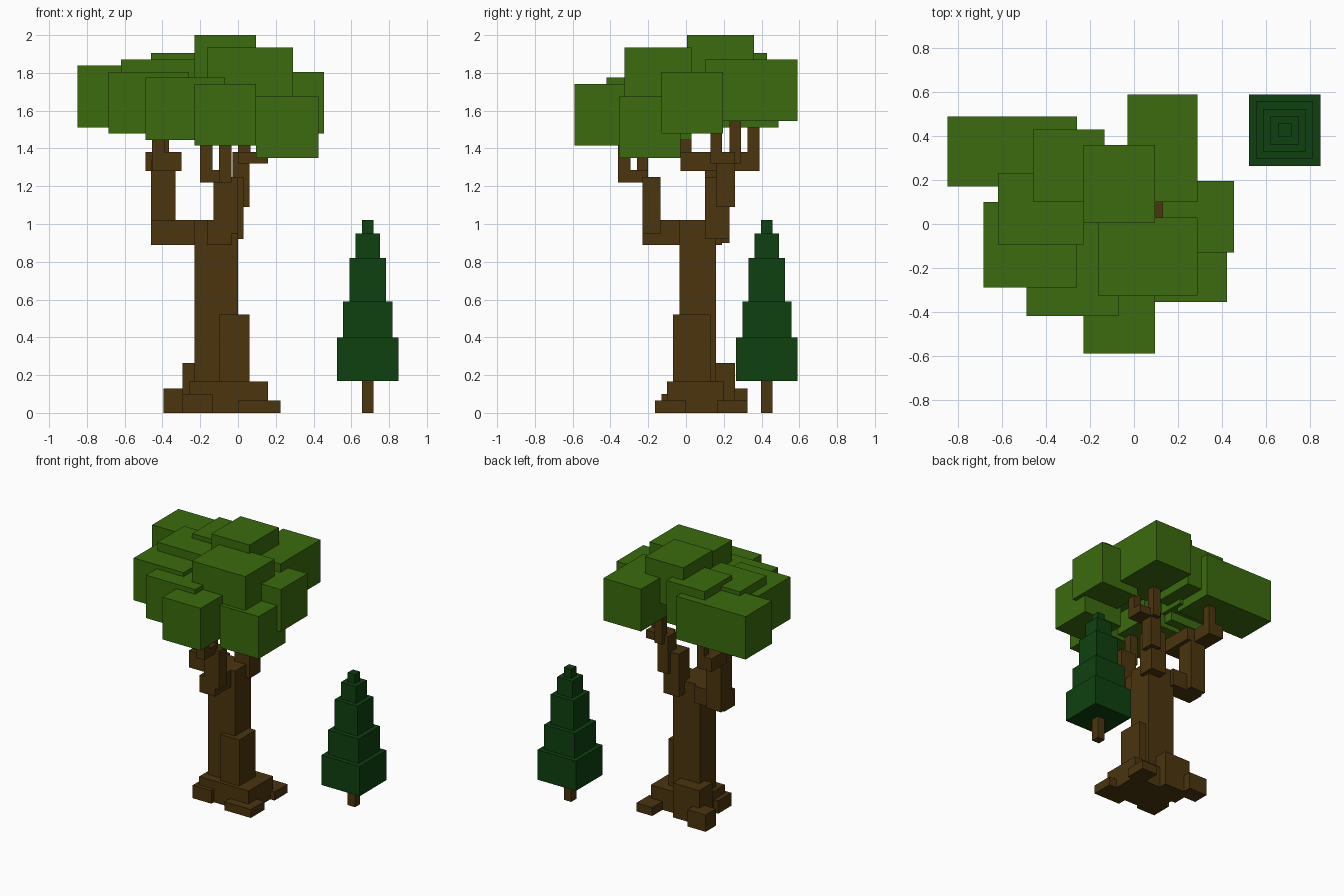
import bpy
import bmesh
from mathutils import Matrix, Vector

default = bpy.data.objects.get("Cube")
if default:
    bpy.data.objects.remove(default, do_unlink=True)


def material(name, rgb):
    m = bpy.data.materials.new(name)
    m.use_nodes = True
    m.diffuse_color = (*rgb, 1)
    bsdf = next(n for n in m.node_tree.nodes if n.type == 'BSDF_PRINCIPLED')
    bsdf.inputs["Base Color"].default_value = (*rgb, 1)
    bsdf.inputs["Roughness"].default_value = 0.9
    return m


bark = material("brown bark", (0.070, 0.035, 0.0045))
leaf = material("leaf green", (0.043, 0.147, 0.004))
pine = material("dark pine green", (0.0045, 0.052, 0.005))


def box(name, mat, x0, x1, y0, y1, z0, z1):
    """Axis-aligned box given by its limits."""
    lo, hi = Vector((x0, y0, z0)), Vector((x1, y1, z1))
    bm = bmesh.new()
    bmesh.ops.create_cube(bm, size=1, matrix=Matrix.Diagonal((*(hi - lo), 1)))
    mesh = bpy.data.meshes.new(name)
    bm.to_mesh(mesh)
    bm.free()
    mesh.materials.append(mat)
    ob = bpy.data.objects.new(name, mesh)
    ob.location = (lo + hi) / 2
    bpy.context.collection.objects.link(ob)
    return ob


# Trunk and buttress
box("trunk", bark, -0.23, 0, -0.035, 0.16, 0, 1.02)
box("trunk_buttress", bark, -0.10, 0.06, -0.07, 0.13, 0, 0.52)

# Roots
box("root_base", bark, -0.26, 0.16, -0.10, 0.20, 0, 0.165)
box("root_back_tall", bark, -0.295, -0.07, 0.10, 0.26, 0, 0.265)
box("root_back_right", bark, -0.395, -0.24, 0.20, 0.325, 0, 0.13)
box("root_front_right", bark, -0.295, -0.135, -0.13, 0.03, 0, 0.10)
box("root_front_left", bark, 0, 0.225, -0.165, 0, 0, 0.065)
box("root_back_left", bark, 0.06, 0.195, 0.165, 0.325, 0, 0.065)

# Right branch with its fork
box("right_branch_arm", bark, -0.46, -0.20, 0.06, 0.19, 0.89, 1.02)
box("right_branch_upright", bark, -0.46, -0.33, 0.10, 0.23, 0.90, 1.34)
box("right_branch_fork", bark, -0.455, -0.30, -0.03, 0.23, 1.28, 1.38)
box("right_branch_fork_back", bark, -0.49, -0.365, 0.20, 0.39, 1.28, 1.38)
box("right_twig_front", bark, -0.455, -0.39, -0.03, 0.03, 1.32, 1.50)
box("right_twig_back", bark, -0.425, -0.365, 0.325, 0.39, 1.32, 1.53)

# Front branch with its fork
box("front_branch_arm", bark, -0.165, -0.035, -0.23, 0, 0.89, 1.02)
box("front_branch_upright", bark, -0.13, 0, -0.23, -0.135, 0.95, 1.25)
box("front_branch_fork", bark, -0.20, -0.035, -0.26, -0.20, 1.22, 1.285)
box("front_branch_fork_tip", bark, -0.10, -0.035, -0.36, -0.20, 1.22, 1.285)
box("front_twig_right", bark, -0.20, -0.135, -0.26, -0.20, 1.22, 1.46)
box("front_twig_left", bark, -0.10, -0.035, -0.36, -0.295, 1.22, 1.43)

# Back branch with its fork
box("back_branch_arm", bark, -0.10, 0.03, 0.10, 0.23, 0.92, 1.25)
box("back_branch_upright", bark, -0.03, 0.06, 0.16, 0.26, 1.09, 1.38)
box("back_branch_fork", bark, 0.0, 0.16, 0.13, 0.26, 1.32, 1.38)
box("back_twig_left", bark, 0.095, 0.16, 0.13, 0.19, 1.32, 1.50)
box("back_twig_rear", bark, 0.0, 0.065, 0.23, 0.29, 1.32, 1.56)

# Crown of leaf blocks
crown = {
    "back_right": (-0.85, -0.26, 0.17, 0.49, 1.51, 1.84),
    "back_middle": (-0.46, -0.135, 0.10, 0.43, 1.58, 1.905),
    "back_left": (-0.03, 0.29, 0.10, 0.59, 1.545, 1.87),
    "top": (-0.23, 0.095, 0.005, 0.36, 1.675, 2.0),
    "right_upper": (-0.62, -0.23, -0.095, 0.23, 1.545, 1.87),
    "right_lower": (-0.685, -0.26, -0.29, 0.10, 1.48, 1.805),
    "front_right": (-0.49, -0.07, -0.42, 0.03, 1.445, 1.775),
    "front": (-0.23, 0.095, -0.59, -0.26, 1.415, 1.74),
    "front_upper": (-0.165, 0.29, -0.325, 0.03, 1.61, 1.935),
    "front_left": (0.095, 0.425, -0.355, -0.03, 1.35, 1.675),
    "left": (0.13, 0.455, -0.13, 0.195, 1.48, 1.805),
}
for name, limits in crown.items():
    box("leaves_" + name, leaf, *limits)


# Small conifer: stem and stacked tiers
def centred(name, mat, half, z0, z1, cx=0.687, cy=0.428):
    box(name, mat, cx - half, cx + half, cy - half, cy + half, z0, z1)


centred("conifer_stem", bark, 0.031, 0, 0.18)
heights = [0.17, 0.40, 0.59, 0.82, 0.95, 1.02]
halves = [0.163, 0.13, 0.097, 0.065, 0.031]
for i, half in enumerate(halves):
    centred(f"conifer_tier_{i + 1}", pine, half, heights[i], heights[i + 1])
